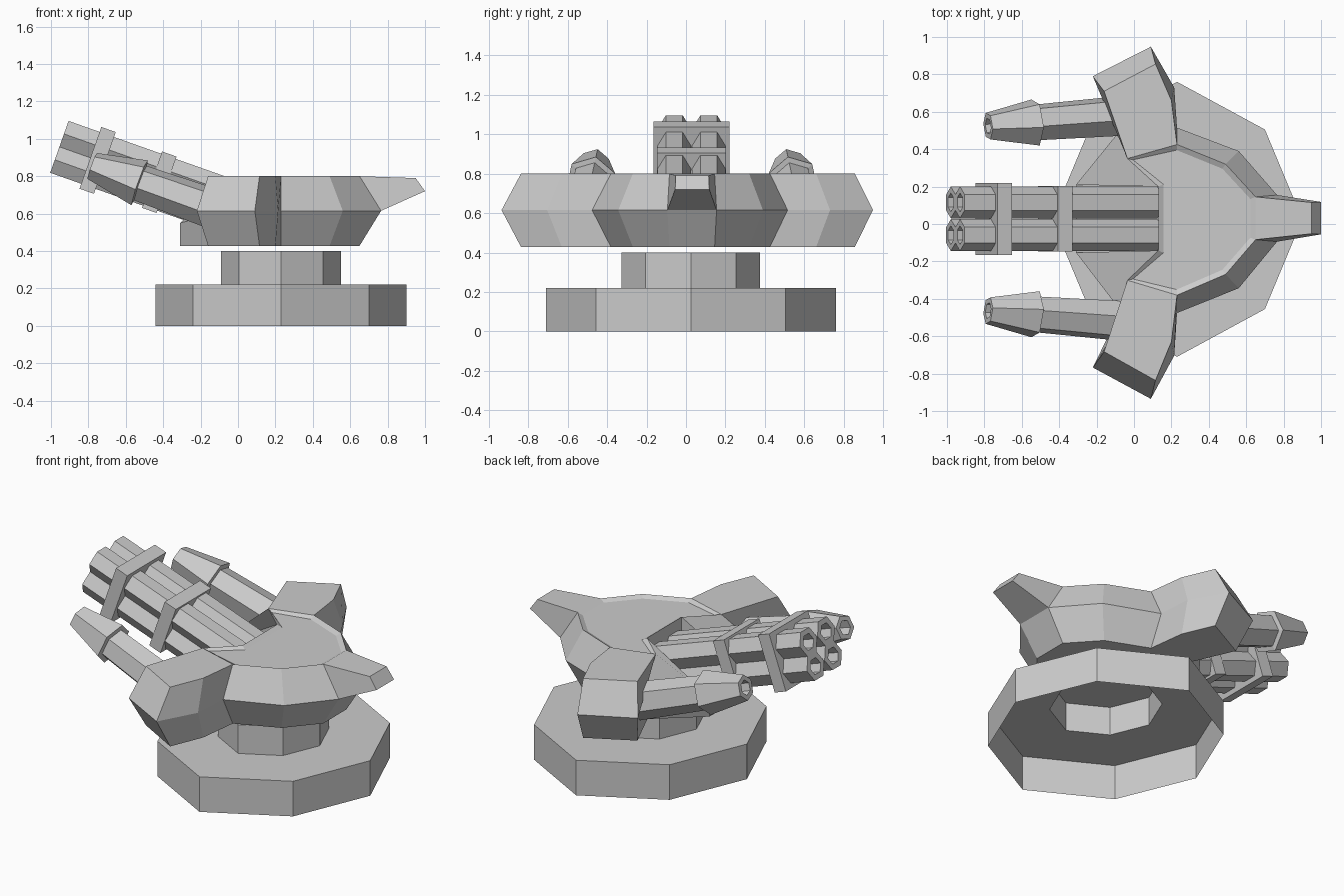
import bpy, bmesh
from math import sin, cos, pi, radians
from mathutils import Matrix, Vector

if "Cube" in bpy.data.objects:
    bpy.data.objects.remove(bpy.data.objects["Cube"])

grey = bpy.data.materials.new("plain_grey")
grey.use_nodes = True
grey.diffuse_color = (0.6, 0.6, 0.6, 1)
grey.node_tree.nodes["Principled BSDF"].inputs["Base Color"].default_value = (0.6, 0.6, 0.6, 1)


def finish(name, bm, matrix=None):
    """Turn a bmesh into a flat-shaded grey object."""
    bmesh.ops.recalc_face_normals(bm, faces=bm.faces[:])
    if matrix:
        bm.transform(matrix)
    mesh = bpy.data.meshes.new(name)
    bm.to_mesh(mesh)
    bm.free()
    mesh.materials.append(grey)
    obj = bpy.data.objects.new(name, mesh)
    bpy.context.collection.objects.link(obj)
    return obj


def loft(name, rings, cap_start, cap_end, matrix=None):
    """Skin a row of equal-count rings."""
    bm = bmesh.new()
    loops = [[bm.verts.new(p) for p in ring] for ring in rings]
    n = len(loops[0])
    for a, b in zip(loops, loops[1:]):
        for i in range(n):
            j = (i + 1) % n
            bm.faces.new((a[i], a[j], b[j], b[i]))
    if cap_start:
        bm.faces.new(loops[0])
    if cap_end:
        bm.faces.new(loops[-1])
    return finish(name, bm, matrix)


# Pedestal: open-bottomed octagonal base and neck
octagon = [(.67, 0), (.47, .48), (0, .735), (-.47, .48),
           (-.67, 0), (-.47, -.48), (0, -.735), (.47, -.48)]


def oct_ring(scale, z):
    return [(.23 + x * scale, .025 + y * scale, z) for x, y in octagon]


loft("base", [oct_ring(1, 0), oct_ring(1, .22), oct_ring(.478, .22)], False, False)
loft("neck", [oct_ring(.478, .22), oct_ring(.478, .4)], False, True)

# Turret body: half outlines from nose to cheek, mirrored to the other side
TOP, MID, LOW = .8, .615, .428
top_half = [(.65, .145, TOP), (.49, .32, TOP), (.23, .425, TOP), (.2, .66, TOP),
            (.115, .855, TOP), (-.16, .71, TOP), (-.035, .35, TOP), (.13, .2, TOP)]
mid_half = [(.765, .155, MID), (.56, .39, MID), (.23, .515, MID), (.215, .73, MID),
            (.09, .948, MID), (-.22, .79, MID), (-.05, .53, MID), (-.31, .21, .55)]
low_half = [(x, y, LOW) for x, y, z in top_half[:6]] + [(-.04, .44, LOW), (-.31, .21, LOW)]


def mirror(p):
    return (p[0], .07 - 1.06 * p[1], p[2])


bm = bmesh.new()


def both(points):
    ring = points + [mirror(p) for p in reversed(points)]
    return [bm.verts.new(p) for p in ring]


top, mid, low = both(top_half), both(mid_half), both(low_half)
n = len(top)
for i in range(n):
    j = (i + 1) % n
    bm.faces.new((low[i], low[j], mid[j], mid[i]))
    if i not in (7, 15):
        bm.faces.new((mid[i], mid[j], top[j], top[i]))
bm.faces.new(low)

# Nose spike
tip_top = both([(.95, .115, .79)])
tip_low = both([(1, .118, .72)])
bm.faces.new((top[0], top[15], tip_top[1], tip_top[0]))
bm.faces.new((mid[0], mid[15], tip_low[1], tip_low[0]))
bm.faces.new(tip_top + tip_low[::-1])
for k, r in ((0, 0), (1, 15)):
    bm.faces.new((top[r], mid[r], tip_low[k], tip_top[k]))

# Gun notch: floor, back wall and two sides
floor = both([(.13, .2, .44)])
bm.faces.new((mid[7], mid[8], floor[1], floor[0]))
bm.faces.new((top[7], top[8], floor[1], floor[0]))
bm.faces.new((top[7], mid[7], floor[0]))
bm.faces.new((top[8], mid[8], floor[1]))

# Arm tops and shallow recessed deck
bm.faces.new(top[2:7])
bm.faces.new(top[9:14])
deck = bm.faces.new([top[i] for i in (0, 1, 2, 6, 7, 8, 9, 13, 14, 15)])
bmesh.ops.recalc_face_normals(bm, faces=bm.faces[:])
bmesh.ops.inset_region(bm, faces=[deck], thickness=.03, depth=-.015)
finish("turret_body", bm)

# Guns: hexagonal tubes running back from the muzzle, with a bore
PITCH = Matrix.Rotation(radians(19.5), 4, 'Y')


def tube(name, stations, matrix, roll=0.0):
    rings = [[(t, r * cos(roll + i * pi / 3), r * sin(roll + i * pi / 3)) for i in range(6)]
             for t, r in stations]
    return loft(name, rings, True, True, matrix)


cluster = Matrix.Translation((-.955, .028, .957)) @ PITCH
for side, y in (("left", -.0875), ("right", .0875)):
    for level, z in (("lower", -.0735), ("upper", .0735)):
        place = cluster @ Matrix.Translation((0, y, z))
        tube(f"{level}_{side}_barrel", [(.1, .05), (0, .05), (0, .085), (1.12, .085)], place)

# Clamps around the barrel cluster
for name, t, width, height in (("front_clamp", .217, .385, .35), ("rear_clamp", .567, .35, .32)):
    bm = bmesh.new()
    bmesh.ops.create_cube(bm, size=1)
    finish(name, bm, cluster @ Matrix.Translation((t, 0, 0)) @ Matrix.Diagonal((.082, width, height, 1)))

# Side cannons, toed slightly inward
for name, s in (("back_cannon", 1), ("front_cannon", -1)):
    place = (Matrix.Translation((-.78, .03 + s * .493, .855))
             @ Matrix.Rotation(radians(4.4 * s), 4, 'Z') @ PITCH)
    tube(name, [(.09, .045), (0, .045), (0, .075), (.27, .13), (.275, .1), (.83, .113)],
         place, radians(90 + 13 * s))
